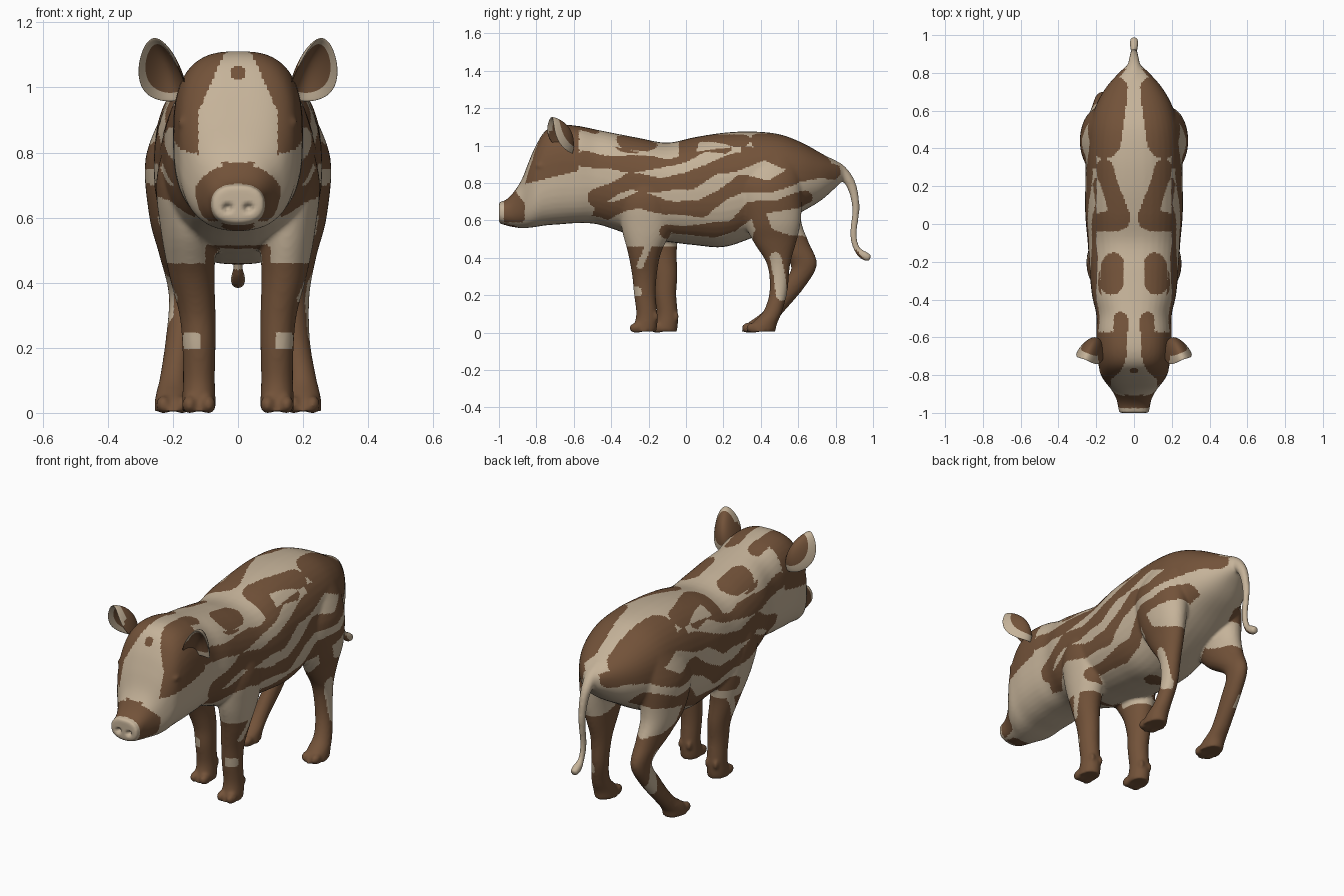
import bpy, bmesh, math
from mathutils import Vector

if "Cube" in bpy.data.objects:
    bpy.data.objects.remove(bpy.data.objects["Cube"])


def material(name, rgb):
    m = bpy.data.materials.new(name)
    m.diffuse_color = (*rgb, 1)
    m.use_nodes = True
    m.node_tree.nodes["Principled BSDF"].inputs["Base Color"].default_value = m.diffuse_color
    return m


MATS = [material("tan", (0.56, 0.45, 0.32)), material("brown", (0.17, 0.085, 0.041))]


def refine(rows, k=5):
    """Catmull-Rom interpolation between section rows."""
    out = []
    for i in range(len(rows) - 1):
        p = [rows[max(0, min(len(rows) - 1, i + d))] for d in (-1, 0, 1, 2)]
        for s in range(k):
            t = s / k
            out.append([0.5 * (2 * b + (c - a) * t + (2 * a - 5 * b + 4 * c - d) * t * t
                               + (3 * b - a - 3 * c + d) * t ** 3) for a, b, c, d in zip(*p)])
    return out + [list(rows[-1])]


def loft(bm, rows, normal=None, n=40):
    """Closed skin over rows of x, y, z, x radius, other radius and optional squareness."""
    rows, rings = refine(rows), []
    for i, (x, y, z, ra, rb, *power) in enumerate(rows):
        e = 2 / power[0] if power else 1
        nv = normal
        if nv is None:
            nv = (Vector(rows[min(i + 1, len(rows) - 1)][:3]) - Vector(rows[max(i - 1, 0)][:3])).normalized()
        side = nv.cross(Vector((1, 0, 0)))
        ring = []
        for j in range(n):
            a = 2 * math.pi * j / n
            c, s = math.cos(a), math.sin(a)
            c, s = math.copysign(abs(c) ** e, c), math.copysign(abs(s) ** e, s)
            ring.append(bm.verts.new(Vector((x + ra * c, y, z)) + side * (rb * s)))
        rings.append(ring)
    for r0, r1 in zip(rings, rings[1:]):
        for j in range(n):
            bm.faces.new((r0[j], r0[(j + 1) % n], r1[(j + 1) % n], r1[j]))
    bm.faces.new(rings[0])
    bm.faces.new(rings[-1])


def blob(bm, centre, radii):
    vs = bmesh.ops.create_uvsphere(bm, u_segments=20, v_segments=12, radius=1)["verts"]
    for v in vs:
        v.co = Vector([c + r * q for c, r, q in zip(centre, radii, v.co)])


bm = bmesh.new()
Y, Z = Vector((0, 1, 0)), Vector((0, 0, 1))

# Head and trunk: y, top, bottom, half width
profile = [(-1.0, .695, .58, .078), (-.97, .70, .57, .084), (-.93, .735, .56, .092), (-.88, .81, .553, .118),
           (-.84, .91, .555, .15), (-.80, 1.0, .56, .175), (-.75, 1.075, .568, .187), (-.68, 1.105, .573, .197),
           (-.58, 1.10, .58, .2), (-.48, 1.08, .575, .2), (-.38, 1.06, .545, .222), (-.25, 1.035, .5, .235),
           (-.10, 1.01, .48, .245), (.05, 1.04, .462, .258), (.2, 1.063, .452, .258), (.35, 1.07, .50, .255),
           (.5, 1.055, .57, .24), (.62, 1.01, .64, .205), (.72, .955, .70, .15), (.8, .91, .77, .08),
           (.84, .885, .81, .035)]
loft(bm, [(0, y, (t + b) / 2, w, (t - b) / 2, 2.75 if -.85 < y < -.55 else 2.4) for y, t, b, w in profile], Y)

# Tail
loft(bm, [(0, .76, .88, .06, .05), (0, .83, .855, .036, .034), (0, .885, .78, .024, .026), (0, .908, .66, .018, .02),
          (0, .895, .52, .016, .018), (0, .915, .44, .016, .018), (0, .955, .405, .024, .024),
          (0, .985, .392, .018, .018)], None)

# Legs: x, y, z, x radius, y radius
front = [(.14, -.2, .9, .06, .1), (.16, -.21, .72, .09, .14), (.152, -.21, .56, .086, .135),
         (.142, -.222, .42, .07, .088), (.125, -.222, .3, .056, .066), (.12, -.22, .2, .051, .058),
         (.12, -.21, .1, .049, .056), (.12, -.215, .04, .051, .062), (.12, -.225, 0, .052, .066)]
thigh = [(.13, .46, .94, .09, .16), (.172, .44, .78, .112, .18), (.185, .46, .6, .088, .155)]
straight = [(.176, .475, .48, .066, .115), (.17, .495, .36, .05, .062), (.178, .495, .22, .043, .048),
            (.195, .465, .11, .044, .05), (.2, .42, .045, .054, .068), (.2, .4, 0, .057, .078)]
bent = [(.176, .53, .48, .066, .125), (.168, .63, .36, .045, .07), (.178, .57, .24, .042, .066),
        (.195, .47, .11, .044, .056), (.2, .4, .045, .054, .07), (.2, .375, 0, .057, .08)]
for s, back_shift, hind in ((1, 0, straight), (-1, .11, bent)):
    fore = [(s * x, y + back_shift * max(0, min(1, (.65 - z) / .3)), z, a, b) for x, y, z, a, b in front]
    rear = [(s * x, y, z, a, b) for x, y, z, a, b in thigh + hind]
    for leg in (fore, rear):
        loft(bm, leg, Z)
        x, y, z, a, b = leg[-1]
        for d in (-1, 1):  # toes and dew claws
            blob(bm, (x + d * .029, y - .04, .02), (.023, .038, .028))
            blob(bm, (x + d * .026, y + b - .004, .08), (.013, .015, .026))
    blob(bm, (s * .165, -.775, .885), (.02, .028, .018))  # eye

bmesh.ops.recalc_face_normals(bm, faces=bm.faces)
mesh = bpy.data.meshes.new("body")
bm.to_mesh(mesh)
bm.free()
body = bpy.data.objects.new("body", mesh)
bpy.context.collection.objects.link(body)

# Fuse the parts into one smooth skin
fuse = body.modifiers.new("fuse", 'REMESH')
fuse.mode, fuse.voxel_size = 'VOXEL', 0.0085
relax = body.modifiers.new("relax", 'SMOOTH')
relax.factor, relax.iterations = 0.5, 6
skin = bpy.data.meshes.new_from_object(body.evaluated_get(bpy.context.evaluated_depsgraph_get()))
body.modifiers.clear()
body.data = skin
skin.name = "body"

# Coat markings: strokes of (width, points); side strokes use y, z and back strokes use x, y
SIDE = [(.04, [(.2, 1.0), (.1, 1.0), (0, .96), (-.15, .91), (-.35, .9), (-.54, .93)]),
        (.042, [(.5, .98), (.3, .92), (.15, .88), (.02, .81), (-.15, .79), (-.3, .81), (-.48, .72)]),
        (.04, [(.78, .86), (.6, .85), (.45, .78), (.3, .8), (.2, .74), (.08, .66), (-.1, .67), (-.25, .71),
               (-.45, .64), (-.48, .57)]),
        (.036, [(.64, .72), (.5, .68), (.35, .66), (.25, .57), (.1, .54), (-.1, .54)]),
        (.07, [(.36, 1.0), (.55, .95), (.74, .89)]), (.04, [(-.34, 1.01), (-.22, 1.0)]),
        (.06, [(.42, .5), (.6, .46)]), (.04, [(.4, .6), (.44, .5)])]
BACK = [(.08, [(.12, .7), (.14, .43)]), (.05, [(.15, .29), (.12, .17), (.085, .05)]), (.055, [(.08, .03), (.25, .0)]),
        (.06, [(.105, -.22), (.11, -.32)]), (.038, [(.075, -.5), (.075, -.7)])]
PALE = [(.02, [(-.17, .55), (-.22, .42), (-.245, .36)]), (.022, [(-.29, .22), (-.255, .22)]),
        (.028, [(.48, .4), (.5, .3), (.51, .2)])]


def near(strokes, u, v):
    for w, pts in strokes:
        w *= 1 + .15 * math.sin(23 * u + 9 * v)
        for (a, b), (c, d) in zip(pts, pts[1:]):
            du, dv = c - a, d - b
            t = max(0, min(1, ((u - a) * du + (v - b) * dv) / (du * du + dv * dv)))
            if (u - a - t * du) ** 2 + (v - b - t * dv) ** 2 < w * w:
                return True
    return False


def is_brown(p, n):
    x, y, z = abs(p.x), p.y, p.z
    if y > .83:                                   # tail
        return y > .9 and z < .44 and n.y < -.3
    if y < -.862 and z < .77:                     # muzzle and nose disc
        if y < -.975:
            return False
        return (x / .135) ** 2 + ((z - .665) / .1) ** 2 < 1 and z > .59 or x < .05 and y < -.9
    if y < -.57:                                  # face
        if x * x + (z - 1.045) ** 2 < .0005 and y < -.7:
            return True
        edge = .12 if z < .93 else .12 - .45 * (z - .93)
        return z > .8 + .25 * (y + .84) and x > edge
    if z < .46:                                   # legs
        if y < .1:
            v = y - .11 if p.x < 0 else y
            return not (x > .118 and near(PALE, v, z) and (z > .3 or n.y < -.3))
        v = y - .09 if p.x < 0 else y
        return not (n.x * p.x > 0 and n.y > -.6 and near(PALE, v, z))
    if y < -.15 and z < .515 and x < .1 and n.y < -.2:  # chest patch
        return True
    if n.z < -.75:                                # belly
        return False
    if y < 0 and z < .58 and near(PALE, y, z):
        return False
    if n.z > .6 and z > .85:                      # back
        return x > (.035 if y > .1 else .02) and near(BACK, x, y)
    return near(SIDE, y, z)


def finish(obj):
    for m in MATS:
        obj.data.materials.append(m)
    for f in obj.data.polygons:
        f.use_smooth = True


skin.materials.clear()
low = min(v.co.z for v in skin.vertices)
for v in skin.vertices:
    v.co.z -= low
    for s in (-1, 1):                             # nostrils
        d = math.hypot((v.co.x - s * .032) / .017, (v.co.z - .63) / .014)
        if v.co.y < -.96 and d < 1:
            v.co.y += .025 * (1 - d * d)
finish(body)
for f in skin.polygons:
    f.material_index = int(is_brown(f.center, f.normal))

# Ears: cupped discs with a pale rim
for side, s in (("right", 1), ("left", -1)):
    u = Vector((.29, -.45, .82)).normalized()
    v = Vector((1, .3, 0))
    v = (v - u * u.dot(v)).normalized()
    w = u.cross(v)
    bm = bmesh.new()
    bmesh.ops.create_uvsphere(bm, u_segments=48, v_segments=32, radius=1)
    for f in bm.faces:
        a, b, c = f.calc_center_median()
        pale = math.hypot(a, b) > (.74 if c < 0 else .8) and (b > -.5 or a > .3)
        f.material_index = int(not pale)
    for q in bm.verts:
        a, b, c = q.co
        a2, b2 = a * .115, b * .07 * (1 - .15 * a)
        cup = .015 * c - .09 * (a * a * .45 + b * b) + .05
        p = Vector((.228, -.672, 1.05)) + u * a2 + v * b2 + w * cup
        q.co = Vector((s * p.x, p.y, p.z))
    bmesh.ops.recalc_face_normals(bm, faces=bm.faces)
    me = bpy.data.meshes.new(side + "_ear")
    bm.to_mesh(me)
    bm.free()
    ear = bpy.data.objects.new(side + "_ear", me)
    bpy.context.collection.objects.link(ear)
    finish(ear)
